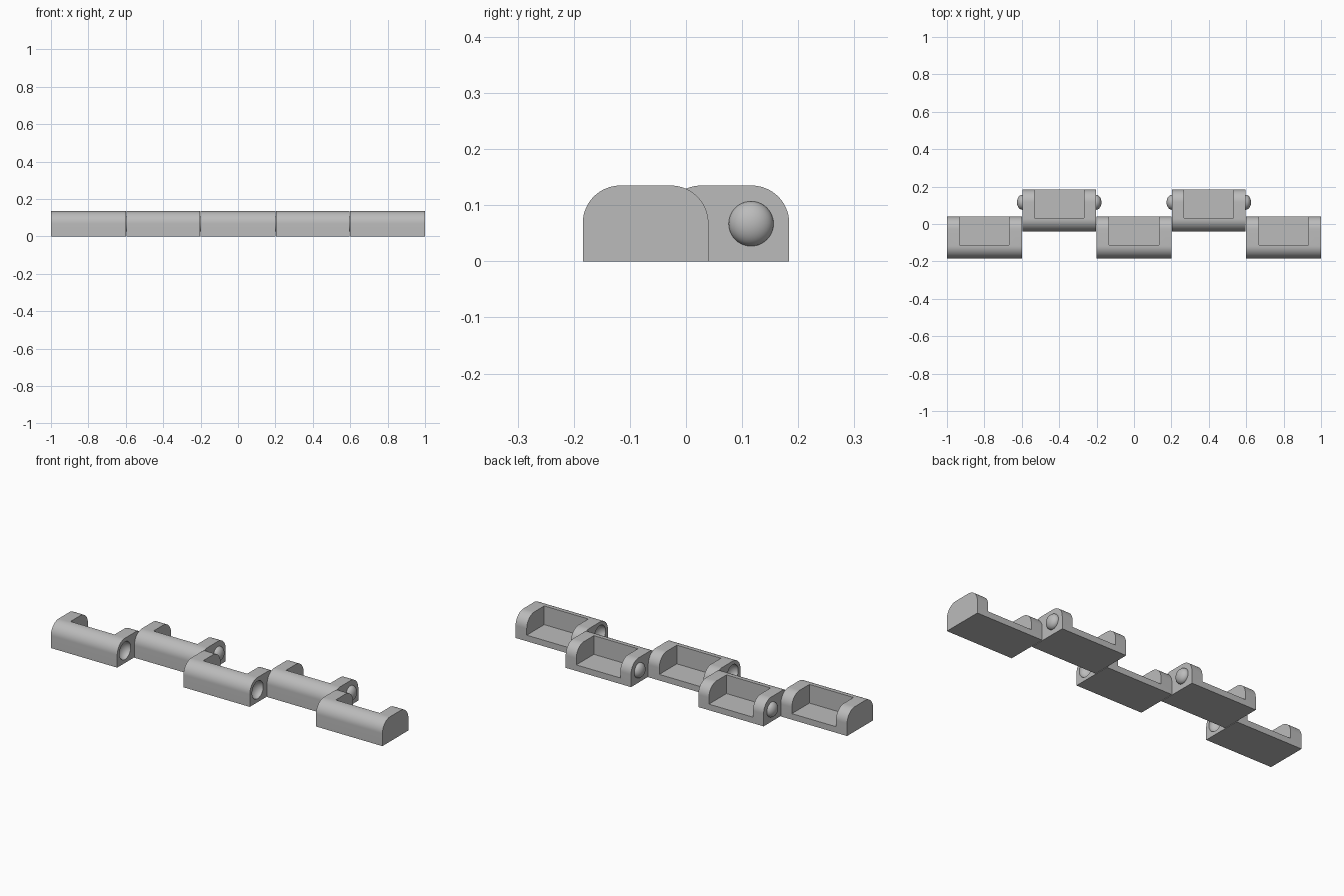
import bpy, bmesh, math

if "Cube" in bpy.data.objects:
    bpy.data.objects.remove(bpy.data.objects["Cube"], do_unlink=True)

WIDTH, DEPTH, HEIGHT, RADIUS = 0.4, 0.224, 0.135, 0.067
WALL, FLOOR = 0.067, 0.033
ROW_Y = 0.072        # distance of each row from the centre line
JOINT_Y = 0.116      # balls at +y, sockets at -y
JOINT_Z = 0.067

grey = bpy.data.materials.new("light grey")
grey.use_nodes = True
grey.diffuse_color = (0.5, 0.5, 0.5, 1)
grey.node_tree.nodes["Principled BSDF"].inputs["Base Color"].default_value = (0.5, 0.5, 0.5, 1)


def finish(name, bm):
    bmesh.ops.recalc_face_normals(bm, faces=bm.faces)
    mesh = bpy.data.meshes.new(name)
    bm.to_mesh(mesh)
    bm.free()
    mesh.materials.append(grey)
    obj = bpy.data.objects.new(name, mesh)
    bpy.context.collection.objects.link(obj)
    return obj


def select(obj):
    bpy.ops.object.select_all(action='DESELECT')
    obj.select_set(True)
    bpy.context.view_layer.objects.active = obj


def smooth(obj):
    select(obj)
    bpy.ops.object.shade_smooth_by_angle(angle=math.radians(35))


def cut(obj, cutter):
    cutter.hide_render = True
    mod = obj.modifiers.new("cut", 'BOOLEAN')
    mod.operation = 'DIFFERENCE'
    mod.solver = 'EXACT'
    mod.object = cutter
    select(obj)
    bpy.ops.object.modifier_apply(modifier=mod.name)
    bpy.data.objects.remove(cutter, do_unlink=True)


def ellipsoid(name, x, y, half_x, radius):
    bm = bmesh.new()
    bmesh.ops.create_uvsphere(bm, u_segments=40, v_segments=20, radius=1)
    bmesh.ops.scale(bm, vec=(half_x, radius, radius), verts=bm.verts)
    bmesh.ops.translate(bm, vec=(x, y, JOINT_Z), verts=bm.verts)
    return finish(name, bm)


def block(name, x, y, width):
    # Rounded-top profile extruded along x
    profile = [(-DEPTH / 2, 0)]
    for centre, start in ((-1, math.pi), (1, math.pi / 2)):
        for i in range(17):
            a = start - i / 16 * math.pi / 2
            profile.append((centre * (DEPTH / 2 - RADIUS) + RADIUS * math.cos(a),
                            HEIGHT - RADIUS + RADIUS * math.sin(a)))
    profile.append((DEPTH / 2, 0))
    bm = bmesh.new()
    face = bm.faces.new([bm.verts.new((x - width / 2, y + py, pz)) for py, pz in profile])
    ext = bmesh.ops.extrude_face_region(bm, geom=[face])
    moved = [v for v in ext["geom"] if isinstance(v, bmesh.types.BMVert)]
    bmesh.ops.translate(bm, vec=(width, 0, 0), verts=moved)
    obj = finish(name, bm)

    # Tray recess, open at the top and the back
    bm = bmesh.new()
    bmesh.ops.create_cube(bm, size=1)
    bmesh.ops.scale(bm, vec=(WIDTH - 2 * WALL, 0.3, 0.3), verts=bm.verts)
    bmesh.ops.translate(bm, vec=(x, y - DEPTH / 2 + 0.073 + 0.15, FLOOR + 0.15), verts=bm.verts)
    cut(obj, finish("recess_cutter", bm))
    return obj


# Front row: three trays with sockets on the inner ends
for i, x in enumerate((-0.8, 0, 0.8)):
    tray = block(f"front_tray_{i + 1}", x, -ROW_Y, WIDTH)
    for side in (-1, 1):
        end = x + side * WIDTH / 2
        if abs(end) < 0.9:
            cut(tray, ellipsoid("socket_cutter", end, -JOINT_Y, 0.036, 0.048))
    smooth(tray)

# Back row: two trays with a ball on each end
for i, x in enumerate((-0.4, 0.4)):
    width = WIDTH - 0.006
    smooth(block(f"back_tray_{i + 1}", x, ROW_Y, width))
    for side, label in ((-1, "right"), (1, "left")):
        smooth(ellipsoid(f"ball_{label}_{i + 1}", x + side * width / 2, JOINT_Y, 0.029, 0.04))
